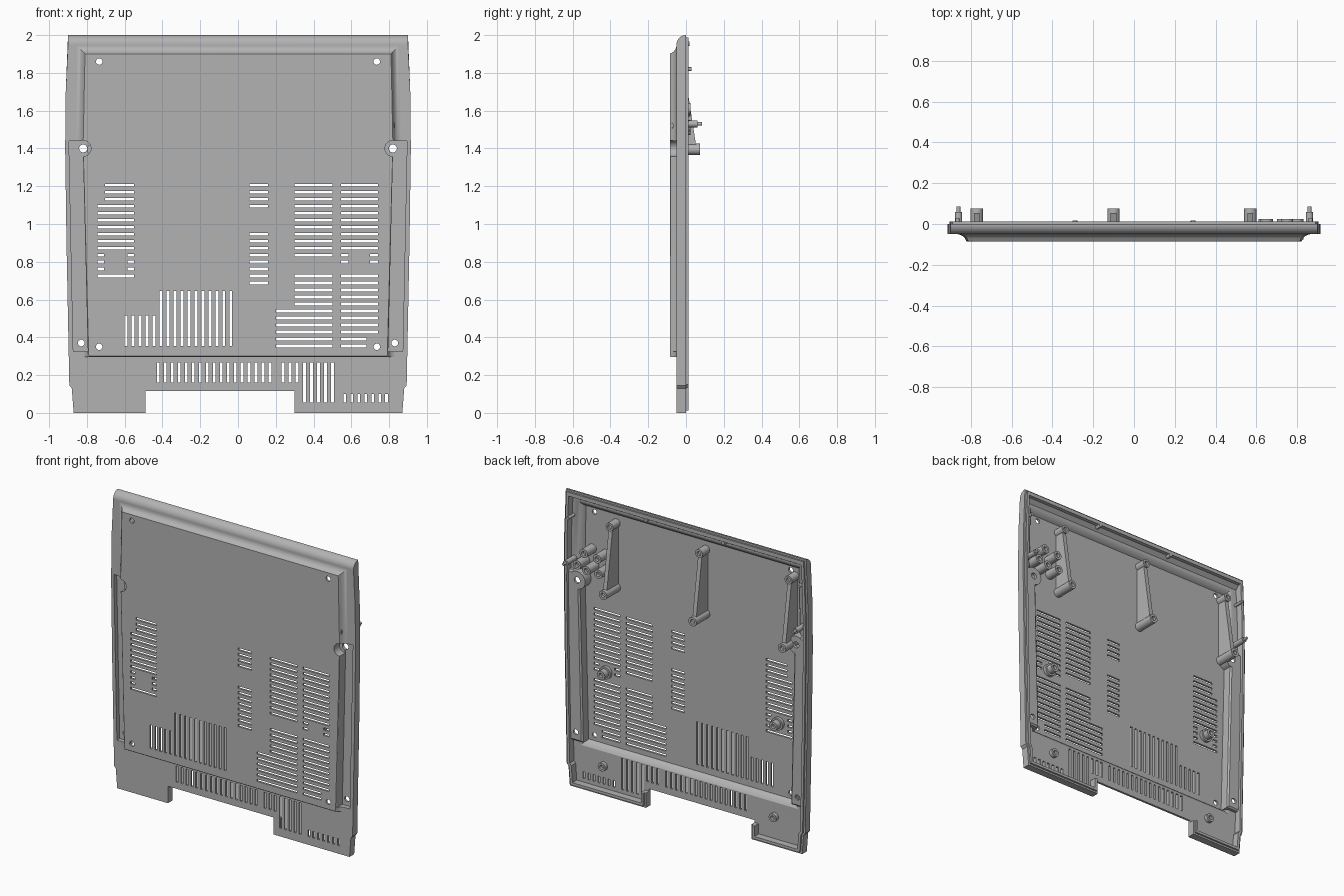
import bpy, bmesh, math
from mathutils import Vector, Matrix

if "Cube" in bpy.data.objects:
    bpy.data.objects.remove(bpy.data.objects["Cube"], do_unlink=True)

grey = bpy.data.materials.new("mid_grey_plastic")
grey.use_nodes = True
grey.diffuse_color = (0.45, 0.45, 0.45, 1)
grey.node_tree.nodes["Principled BSDF"].inputs["Base Color"].default_value = (0.45, 0.45, 0.45, 1)


# ---------- helpers ----------
def finish(bm, name):
    bmesh.ops.recalc_face_normals(bm, faces=bm.faces[:])
    me = bpy.data.meshes.new(name)
    bm.to_mesh(me)
    bm.free()
    me.materials.append(grey)
    ob = bpy.data.objects.new(name, me)
    bpy.context.collection.objects.link(ob)
    return ob


def loft(name, levels):
    """Skin between (y, [(x, z), ...]) sections and cap both ends."""
    bm = bmesh.new()
    rings = [[bm.verts.new((x, y, z)) for x, z in pts] for y, pts in levels]
    n = len(rings[0])
    for a, b in zip(rings, rings[1:]):
        for i in range(n):
            bm.faces.new((a[i], a[(i + 1) % n], b[(i + 1) % n], b[i]))
    bm.faces.new(rings[0])
    bm.faces.new(rings[-1])
    return finish(bm, name)


def offset(pts, d):
    """Mitred offset of a counter-clockwise outline; positive d grows it."""
    out = []
    for i, p in enumerate(pts):
        p = Vector(p)
        e1 = (p - Vector(pts[i - 1])).normalized()
        e2 = (Vector(pts[(i + 1) % len(pts)]) - p).normalized()
        n1, n2 = Vector((e1.y, -e1.x)), Vector((e2.y, -e2.x))
        q = p + (n1 + n2) * d / (1 + n1.dot(n2))
        out.append((q.x, q.y))
    return out


def circle(x, z, r, n=24):
    return [(x + r * math.cos(math.tau * i / n), z + r * math.sin(math.tau * i / n)) for i in range(n)]


def flip(pts, s):
    return [(x * s, z) for x, z in pts]


def boolean(ob, tool, op="DIFFERENCE"):
    m = ob.modifiers.new("cut", "BOOLEAN")
    m.operation, m.solver, m.object = op, "EXACT", tool
    bpy.context.view_layer.objects.active = ob
    bpy.ops.object.modifier_apply(modifier=m.name)
    bpy.data.objects.remove(tool, do_unlink=True)


def smooth(ob, angle=30):
    bpy.ops.object.select_all(action="DESELECT")
    ob.select_set(True)
    bpy.context.view_layer.objects.active = ob
    bpy.ops.object.shade_smooth_by_angle(angle=math.radians(angle))


def boss(name, x, z, r, y0, y1, bore=0.5):
    """Round post along y with a blind bore in its rear end."""
    rings = [(y0, circle(x, z, r)), (y1, circle(x, z, r))]
    if bore:
        rings += [(y1, circle(x, z, r * bore)), (y1 - 0.02, circle(x, z, r * bore))]
    ob = loft(name, rings)
    smooth(ob)
    return ob


# ---------- outlines (x, z) ----------
side = [(0.87, 0), (0.88, 0.13), (0.893, 0.145), (0.908, 0.9), (0.915, 1.4), (0.912, 1.7), (0.9, 2)]
notch = [(-0.49, 0), (-0.49, 0.115), (0.3, 0.115), (0.3, 0)]
outline = side + flip(side[::-1], -1) + notch
half_panel = [(0.79, 0.3), (0.82, 1.42), (0.81, 1.9)]
panel = half_panel + flip(half_panel[::-1], -1)
channel = [(0.795, 0.325), (0.872, 0.325), (0.895, 1.44), (0.822, 1.44)]


def capped(pts, top):
    return [(x, min(z, top)) for x, z in pts]


def panel_at(d, low=0.296):
    return [(x, max(z, low)) for x, z in offset(panel, d)]


# ---------- housing: rounded top edge, raised panel, rear lip ----------
arc = [math.radians(a) for a in range(0, 91, 10)]
housing = loft("housing", [(-0.05 * math.cos(a), capped(outline, 1.95 + 0.05 * math.sin(a))) for a in arc])

fillet = [(-0.085, 0), (-0.081, 0.004), (-0.072, 0.008), (-0.064, 0.014),
          (-0.058, 0.022), (-0.053, 0.032), (-0.05, 0.044), (-0.03, 0.044)]
boolean(housing, loft("raised_panel", [(y, panel_at(d)) for y, d in fillet]), "UNION")
lip = offset(outline, -0.012)
boolean(housing, loft("rear_lip", [(-0.02, lip), (0.012, lip)]), "UNION")

# hollow rear, leaving solid strips behind the side channels
inner = [(x, 0.1 if abs(z - 0.145) < 0.001 and abs(x) < 0.6 else z) for x, z in offset(outline, -0.03)]
cavity = loft("cavity", [(-0.035, capped(inner, 1.935)), (-0.01, capped(inner, 1.96)), (0.1, inner)])
deep = [(-0.071, -0.012), (-0.06, -0.006), (-0.05, 0.002), (-0.042, 0.012), (-0.034, 0.026), (0.1, 0.026)]
boolean(cavity, loft("panel_cavity", [(y, panel_at(d, 0.275)) for y, d in deep]), "UNION")
for s in (1, -1):
    strip = flip(offset(channel, 0.016), s)
    inset = flip(offset(channel, 0.006), s)
    boolean(cavity, loft("strip", [(-0.2, strip), (-0.015, strip), (-0.006, inset)]))
    boolean(cavity, loft("strip_end", [(y, circle(0.82 * s, 1.4, 0.06)) for y in (-0.2, -0.006)]))
boolean(housing, cavity)

# side channels with rounded screw pockets
for s in (1, -1):
    boolean(housing, loft("channel", [(y, flip(channel, s)) for y in (-0.2, -0.02)]))
    boolean(housing, loft("pocket", [(y, circle(0.82 * s, 1.4, 0.042)) for y in (-0.2, -0.025)]))

# ---------- ventilation slots ----------
slots = bmesh.new()


def slot(x0, x1, z0, z1):
    m = Matrix.Translation(((x0 + x1) / 2, -0.1, (z0 + z1) / 2)) @ Matrix.Diagonal((x1 - x0, 0.2, z1 - z0, 1))
    bmesh.ops.create_cube(slots, size=1, matrix=m)


PITCH, HALF = 0.037, 0.0075


def rows(x0, x1, indices):
    for i in indices:
        z = 1.205 - PITCH * i
        slot(x0, x1, z - HALF, z + HALF)


def columns(x, count, z0, z1):
    for i in range(count):
        slot(x + PITCH * i - HALF, x + PITCH * i + HALF, z0, z1)


rows(-0.705, -0.55, range(3))
rows(-0.745, -0.55, [*range(3, 10), 13])
rows(-0.745, -0.71, range(10, 13))
rows(-0.585, -0.55, range(10, 13))
rows(0.06, 0.16, [*range(4), *range(7, 15)])
rows(0.3, 0.5, [*range(11), *range(13, 18)])
rows(0.2, 0.5, range(18, 24))
rows(0.545, 0.74, [*range(10), *range(13, 22)])
rows(0.545, 0.585, (10, 11))
rows(0.7, 0.74, (10, 11))
rows(0.545, 0.68, (22, 23))
columns(-0.593, 5, 0.355, 0.515)
columns(-0.408, 11, 0.355, 0.645)
columns(-0.422, 17, 0.16, 0.268)
columns(0.238, 3, 0.16, 0.268)
columns(0.352, 5, 0.055, 0.268)
columns(0.565, 7, 0.055, 0.1)
boolean(housing, finish(slots, "slots"))

# ---------- screw holes ----------
for s in (1, -1):
    for x, z, r in ((0.735, 1.86, 0.017), (0.735, 0.35, 0.017), (0.82, 1.4, 0.021), (0.83, 0.37, 0.018)):
        boolean(housing, loft("hole", [(y, circle(x * s, z, r)) for y in (-0.2, 0.2)]))
smooth(housing)
housing.modifiers.new("clean_normals", "WEIGHTED_NORMAL").keep_sharp = True

# ---------- rear support arms ----------
for name, x in (("right", -0.77), ("middle", -0.1), ("left", 0.57)):
    bm = bmesh.new()
    wedge = [(-0.075, 1.84), (-0.012, 1.84), (0.058, 1.385), (-0.075, 1.385)]
    ends = [[bm.verts.new((x + s * 0.014, y, z)) for y, z in wedge] for s in (-1, 1)]
    for i in range(4):
        bm.faces.new((ends[0][i], ends[0][i - 1], ends[1][i - 1], ends[1][i]))
    for end in ends:
        bm.faces.new(end)
    finish(bm, name + "_support_arm")
    boss(name + "_arm_upper_boss", x, 1.83, 0.028, -0.075, 0.005)
    boss(name + "_arm_lower_boss", x, 1.395, 0.03, -0.075, 0.075)

# ---------- posts and bosses inside ----------
for x, z in ((0.65, 1.6), (0.75, 1.61), (0.64, 1.5), (0.73, 1.5), (0.8, 1.52)):
    boss("cluster_boss", x, z, 0.03, -0.075, 0.025)
for name, s in (("left", 1), ("right", -1)):
    boss(name + "_side_post", 0.86 * s, 1.53, 0.018, -0.04, 0.06, 0)
    boss(name + "_side_pin", 0.86 * s, 1.53, 0.009, 0.05, 0.085, 0)
    boss(name + "_upper_pin", 0.865 * s, 1.82, 0.01, -0.04, 0.03, 0)
    boss(name + "_floor_boss", 0.645 * s, 0.8, 0.03, -0.075, -0.01)
    boss(name + "_floor_flange", 0.645 * s, 0.8, 0.042, -0.075, -0.05, 0)
    boss(name + "_foot_boss", 0.64 * s, 0.18, 0.028, -0.04, -0.01)
    boss(name + "_rim_clip", 0.29 * s, 1.955, 0.012, -0.02, 0.018, 0)
